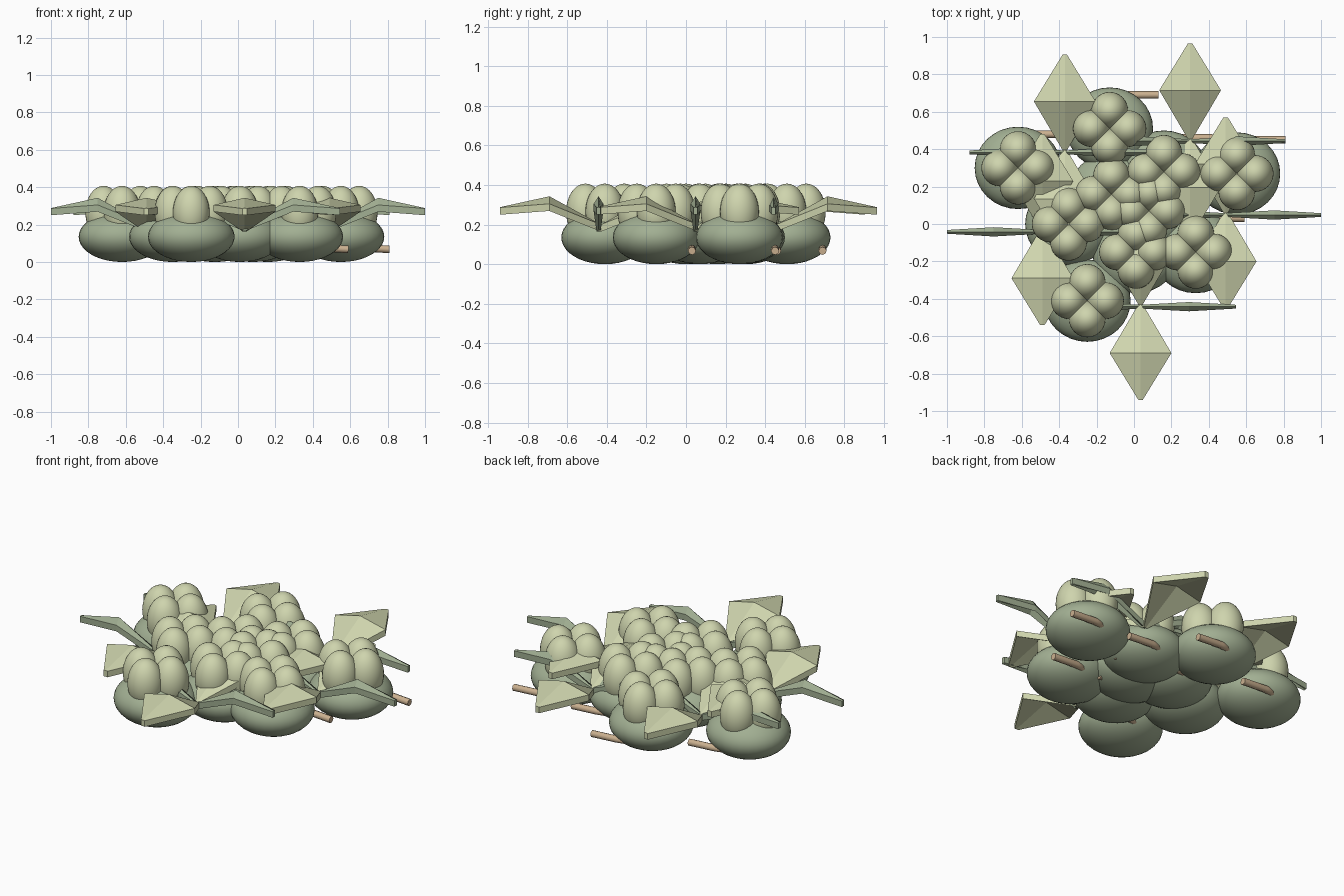
import bpy, bmesh, math
from mathutils import Vector, Matrix

if "Cube" in bpy.data.objects:
    bpy.data.objects.remove(bpy.data.objects["Cube"])


def material(name, rgb):
    m = bpy.data.materials.new(name)
    m.diffuse_color = (*rgb, 1)
    m.use_nodes = True
    m.node_tree.nodes["Principled BSDF"].inputs["Base Color"].default_value = m.diffuse_color
    return m


PALE = material("pale_green", (0.62, 0.66, 0.42))
SAGE = material("sage_green", (0.36, 0.43, 0.29))
TAN = material("tan", (0.60, 0.44, 0.28))


def finish(bm, name, mat, smooth):
    bmesh.ops.recalc_face_normals(bm, faces=bm.faces)
    for f in bm.faces:
        f.smooth = smooth
    me = bpy.data.meshes.new(name)
    bm.to_mesh(me)
    bm.free()
    me.materials.append(mat)
    ob = bpy.data.objects.new(name, me)
    bpy.context.collection.objects.link(ob)
    return ob


def ellipsoid(name, loc, radii, mat):
    bm = bmesh.new()
    bmesh.ops.create_uvsphere(bm, u_segments=32, v_segments=20, radius=1)
    bm.transform(Matrix.Translation(loc) @ Matrix.Diagonal((*radii, 1)))
    return finish(bm, name, mat, True)


def stem(loc):
    # bent stalk that leaves the underside and runs sideways
    cu = bpy.data.curves.new("stem", 'CURVE')
    cu.dimensions = '3D'
    cu.bevel_depth = 0.02
    cu.bevel_resolution = 2
    cu.use_fill_caps = True
    pts = [(0.0, 0.10, 0.07), (0.02, 0.14, 0.075), (0.05, 0.17, 0.078),
           (0.10, 0.18, 0.077), (0.26, 0.18, 0.067)]
    sp = cu.splines.new('POLY')
    sp.points.add(len(pts) - 1)
    for p, c in zip(sp.points, pts):
        p.co = (c[0] + loc[0], c[1] + loc[1], c[2], 1)
    cu.materials.append(TAN)
    bpy.context.collection.objects.link(bpy.data.objects.new("stem", cu))


def leaf(loc, angle, width, mat):
    # folded diamond blade: rises to a ridge, then droops to a blunt tip
    bm = bmesh.new()
    t = 0.036
    rows = [(0.0, 0.012, 0.20, 0.20),     # distance, half width, ridge z, side z
            (0.26, 0.165, 0.343, 0.305),
            (0.51, 0.012, 0.288, 0.286)]
    rings = []
    for d, w, zr, zs in rows:
        w = max(w * width, 0.010)
        rings.append([bm.verts.new(c) for c in (
            (d, -w, zs), (d, 0, zr), (d, w, zs),
            (d, w, zs - t), (d, 0, zr - t), (d, -w, zs - t))])
    for a, b in zip(rings, rings[1:]):
        for i in range(6):
            j = (i + 1) % 6
            bm.faces.new((a[i], a[j], b[j], b[i]))
    bm.faces.new(rings[0])
    bm.faces.new(rings[-1])
    bm.transform(Matrix.Translation((loc[0], loc[1], 0)) @ Matrix.Rotation(angle, 4, 'Z'))
    finish(bm, "leaf", mat, False)


# fruit clusters: flattened base, four upright lobes, one stalk
clusters = [(-0.62, 0.30), (-0.13, 0.51), (0.55, 0.27), (-0.35, 0.0), (-0.25, -0.41),
            (0.33, -0.15), (0.01, -0.15), (0.16, 0.28), (-0.12, 0.16), (0.08, 0.07)]
for x, y in clusters:
    ellipsoid("fruit_base", (x, y, 0.135), (0.232, 0.22, 0.135), SAGE)
    for k in range(4):
        a = k * math.pi / 2
        ellipsoid("fruit_lobe", (x + 0.098 * math.cos(a), y + 0.098 * math.sin(a), 0.265),
                  (0.098, 0.098, 0.142), PALE)
    stem((x, y))

# leaf rosettes: broad blades front and back, narrow blades to the sides
for x, y in [(-0.37, 0.395), (0.30, 0.455), (0.035, -0.43), (0.49, 0.06), (-0.49, -0.03)]:
    for k in range(4):
        if k % 2:
            leaf((x, y), k * math.pi / 2, 1.0, PALE)
        else:
            leaf((x, y - 0.012), k * math.pi / 2, 0.15, SAGE)
